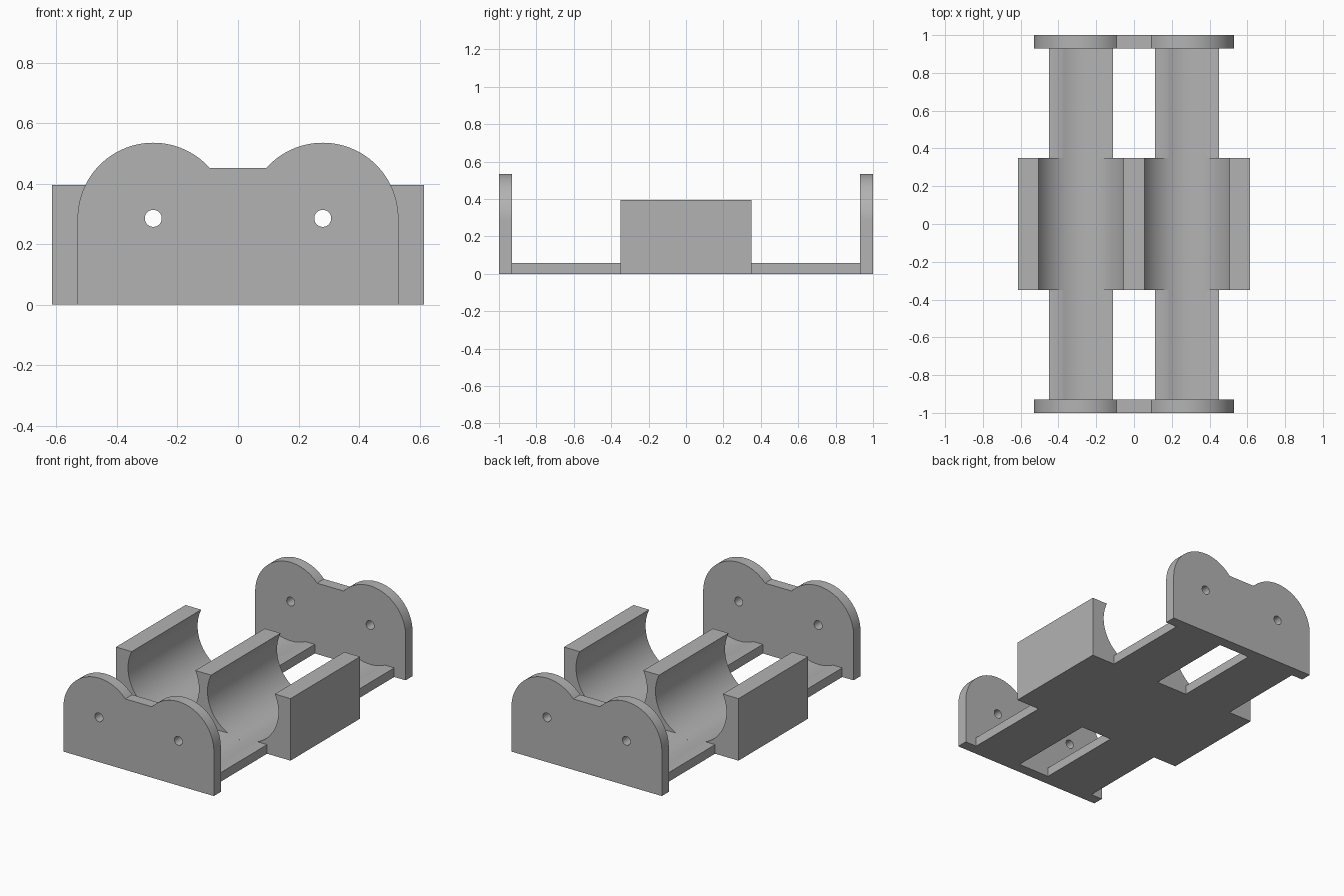
import bpy, bmesh
from math import sin, cos, asin, acos, pi

if "Cube" in bpy.data.objects:
    bpy.data.objects.remove(bpy.data.objects["Cube"])

CX, CZ, R = 0.28, 0.285, 0.25        # bay axis and radius
BLOCK_W, BLOCK_H, BLOCK_Y = 0.615, 0.395, 0.35
RAIL_IN, RAIL_OUT, RAIL_H = 0.11, 0.45, 0.058
PLATE_Y, END_Y, BRIDGE_H = 0.93, 1.0, 0.452

grey = bpy.data.materials.new("plain grey")
grey.use_nodes = True
colour = (0.45, 0.45, 0.45, 1)
grey.diffuse_color = colour
grey.node_tree.nodes["Principled BSDF"].inputs["Base Color"].default_value = colour


def arc(cx, start, end, steps):
    angles = [start + (end - start) * i / steps for i in range(steps + 1)]
    return [(cx + R * cos(a), CZ + R * sin(a)) for a in angles]


def extrude(name, profile, y0, y1):
    """Extrude an x-z outline along y."""
    bm = bmesh.new()
    face = bm.faces.new([bm.verts.new((x, y0, z)) for x, z in profile])
    moved = bmesh.ops.extrude_face_region(bm, geom=[face])["geom"]
    verts = [v for v in moved if isinstance(v, bmesh.types.BMVert)]
    bmesh.ops.translate(bm, verts=verts, vec=(0, y1 - y0, 0))
    bmesh.ops.recalc_face_normals(bm, faces=bm.faces)
    mesh = bpy.data.meshes.new(name)
    bm.to_mesh(mesh)
    bm.free()
    mesh.materials.append(grey)
    ob = bpy.data.objects.new(name, mesh)
    bpy.context.collection.objects.link(ob)
    return ob


parts = []

# Central cradle block with two open round bays
rim = asin((BLOCK_H - CZ) / R)
profile = [(-BLOCK_W, 0), (-BLOCK_W, BLOCK_H)]
for cx in (-CX, CX):
    profile += arc(cx, pi - rim, 2 * pi + rim, 48)
profile += [(BLOCK_W, BLOCK_H), (BLOCK_W, 0)]
parts.append(extrude("cradle_block", profile, -BLOCK_Y, BLOCK_Y))

# Grooved rails joining the block to the end plates
groove = acos((CZ - RAIL_H) / R)
for side, sx in (("left", 1), ("right", -1)):
    outline = [(RAIL_IN, 0), (RAIL_IN, RAIL_H)]
    outline += arc(CX, 1.5 * pi - groove, 1.5 * pi + groove, 14)
    outline += [(RAIL_OUT, RAIL_H), (RAIL_OUT, 0)]
    outline = [(sx * x, z) for x, z in outline]
    for end, sy in (("front", -1), ("back", 1)):
        parts.append(extrude(f"{end}_{side}_rail", outline, sy * BLOCK_Y, sy * PLATE_Y))

# Twin-lobed end plates with a pin hole in each lobe
lobe = pi - asin((BRIDGE_H - CZ) / R)
half = [(CX + R, 0)] + arc(CX, 0, lobe, 40)
outline = half + [(-x, z) for x, z in reversed(half)]
for end, sy in (("front", -1), ("back", 1)):
    plate = extrude(f"{end}_end_plate", outline, sy * PLATE_Y, sy * END_Y)
    for cx in (-CX, CX):
        bpy.ops.mesh.primitive_cylinder_add(
            vertices=32, radius=0.028, depth=0.3,
            location=(cx, sy * (PLATE_Y + END_Y) / 2, CZ), rotation=(pi / 2, 0, 0))
        cutter = bpy.context.object
        cutter.name = "pin_hole_cutter"
        cutter.data.materials.append(grey)
        cut = plate.modifiers.new("pin_hole", "BOOLEAN")
        cut.operation, cut.solver, cut.object = "DIFFERENCE", "EXACT", cutter
        bpy.ops.object.select_all(action="DESELECT")
        plate.select_set(True)
        bpy.context.view_layer.objects.active = plate
        bpy.ops.object.modifier_apply(modifier=cut.name)
        bpy.data.objects.remove(cutter)
    parts.append(plate)

# Smooth curved walls, crisp edges
bpy.ops.object.select_all(action="DESELECT")
for ob in parts:
    ob.select_set(True)
bpy.context.view_layer.objects.active = parts[0]
bpy.ops.object.shade_smooth_by_angle(angle=pi / 6)
